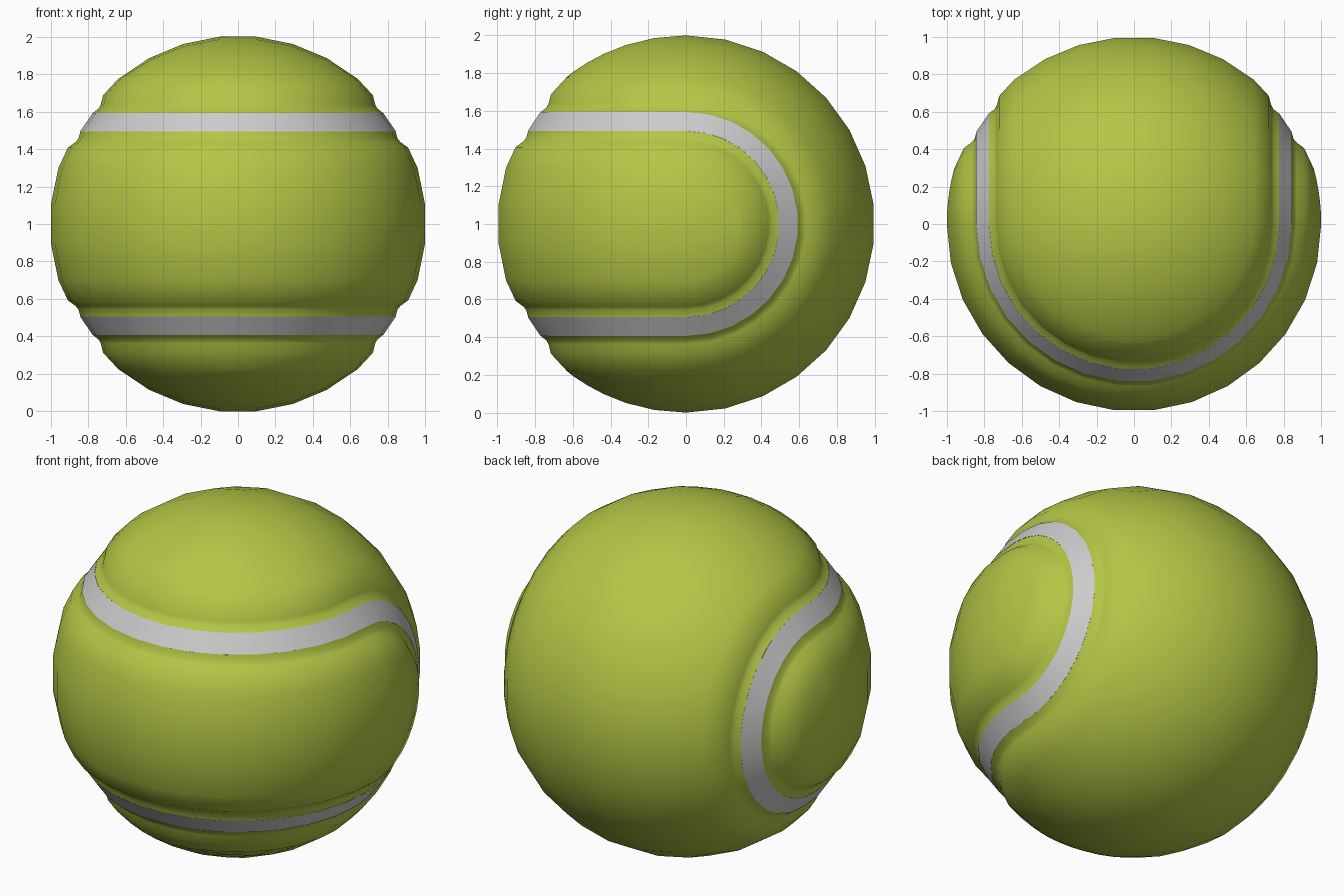
import bpy, bmesh
from math import sin, cos, radians
from mathutils import Vector

if "Cube" in bpy.data.objects:
    bpy.data.objects.remove(bpy.data.objects["Cube"])

# The seam is four half circles on the ball: two around the x axis, two around the z axis
A, B = 0.83, 0.558
STEP, N = 12, 15
HALF = 0.0615                      # half the seam width, as an angle
GROOVE = [(HALF, 0.975), (0.10, 0.966), (0.125, 0.971), (0.17, 0.995), (0.29, 1.004)]


def seam_point(i):
    """Unit point on the seam and the tangent pointing into the front panel."""
    arc, k = divmod(i % (4 * N), N)
    a = radians(k * STEP)
    if arc == 0:
        p, n = Vector((A, B * sin(a), B * cos(a))), Vector((1, 0, 0))
    elif arc == 1:
        p, n = Vector((A * cos(a), -A * sin(a), -B)), Vector((0, 0, 1))
    elif arc == 2:
        p, n = Vector((-A, B * sin(a), -B * cos(a))), Vector((-1, 0, 0))
    else:
        p, n = Vector((-A * cos(a), -A * sin(a), B)), Vector((0, 0, -1))
    p.normalize()
    return p, (n - p * n.dot(p)).normalized()


def offset(i, d, r):
    p, n = seam_point(i)
    return (p * cos(d) + n * sin(d)) * r


def finish(name, bm, mat=None):
    bmesh.ops.remove_doubles(bm, verts=bm.verts, dist=1e-5)
    bmesh.ops.recalc_face_normals(bm, faces=bm.faces)
    # make sure the skin faces outward
    if sum(f.normal.dot(f.calc_center_median()) for f in bm.faces) < 0:
        bmesh.ops.reverse_faces(bm, faces=bm.faces)
    for f in bm.faces:
        f.smooth = True
    me = bpy.data.meshes.new(name)
    bm.to_mesh(me)
    bm.free()
    ob = bpy.data.objects.new(name, me)
    ob.location.z = 1
    bpy.context.collection.objects.link(ob)
    if mat:
        me.materials.append(mat)


def quads(bm, r0, r1):
    for j in range(len(r0) - 1):
        bm.faces.new((r0[j], r0[j + 1], r1[j + 1], r1[j]))


def panel(name, start, side, mirror, across, mat):
    """Felt panel: rows run from one seam edge over the ball to the mirrored edge."""
    bm = bmesh.new()
    rows = []
    for k in range(2 * N):
        edge = [offset(start + k, side * d, r) for d, r in GROOVE]
        far = [v * mirror for v in edge]
        p, q = edge[-1], far[-1]
        tip = k in (0, 2 * N - 1)
        mid = [p.lerp(q, j / across) if tip else
               p.normalized().slerp(q.normalized(), j / across) * p.length
               for j in range(1, across)]
        rows.append([bm.verts.new(v) for v in edge + mid + far[::-1]])
    for r0, r1 in zip(rows, rows[1:]):
        quads(bm, r0, r1)
    # close the groove at both tips
    g = len(GROOVE)
    for r in (rows[0], rows[-1]):
        quads(bm, r[:g], r[::-1][:g])
    finish(name, bm, mat)


felt = bpy.data.materials.new("felt")
felt.diffuse_color = (0.46, 0.56, 0.06, 1)
felt.use_nodes = True
felt.node_tree.nodes["Principled BSDF"].inputs["Base Color"].default_value = felt.diffuse_color

panel("front_felt_panel", -22, 1, Vector((1, 1, -1)), 3, felt)
panel("back_felt_panel", -7, -1, Vector((-1, 1, 1)), 7, felt)

# Seam band
bm = bmesh.new()
rows = [[bm.verts.new(offset(i, d, 0.976)) for d in (-HALF, HALF)] for i in range(4 * N)]
for i in range(4 * N):
    quads(bm, rows[i - 1], rows[i])
finish("seam_band", bm)
